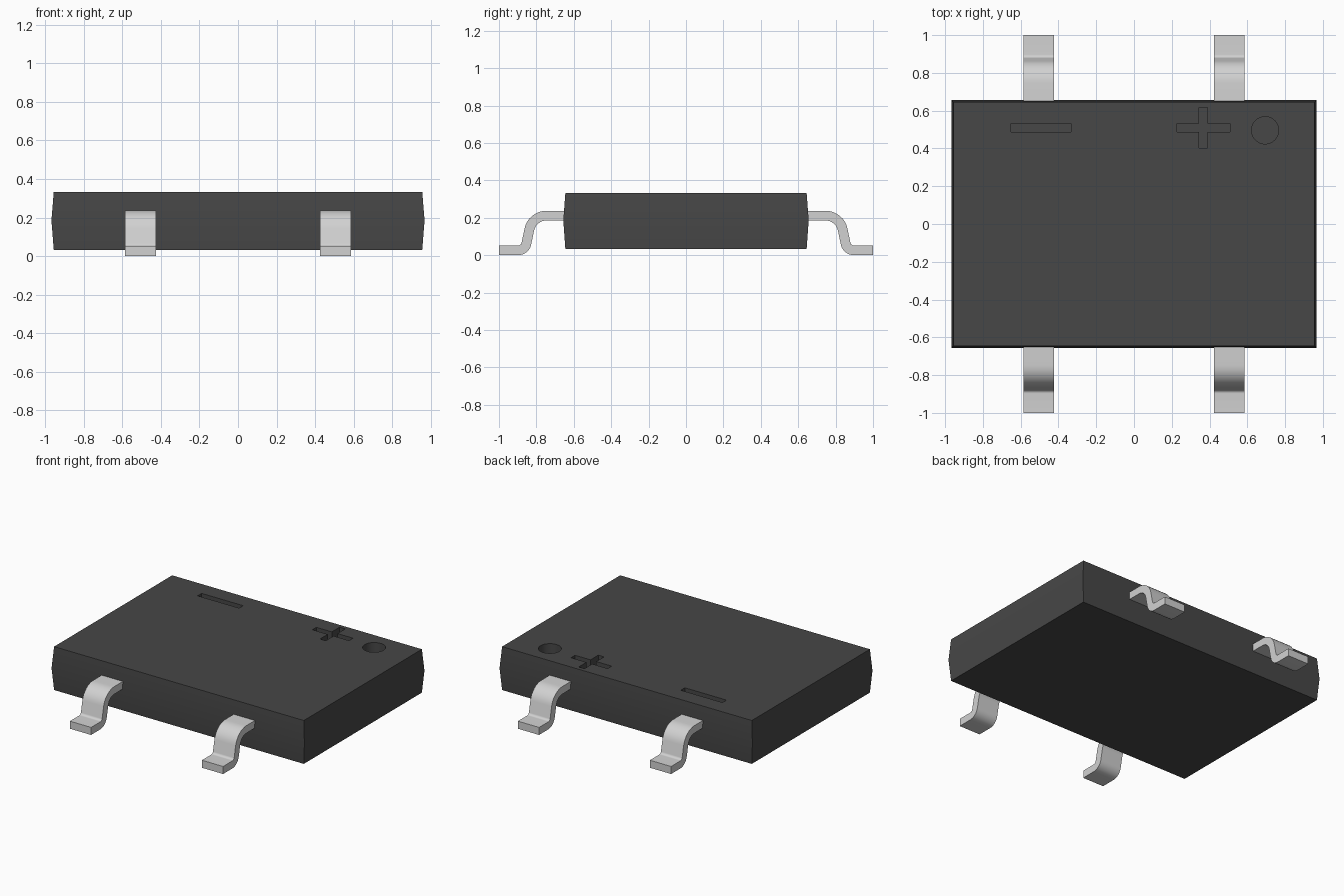
import bpy, bmesh, math
from mathutils import Vector

cube = bpy.data.objects.get("Cube")
if cube:
    bpy.data.objects.remove(cube, do_unlink=True)


def material(name, value):
    m = bpy.data.materials.new(name)
    m.use_nodes = True
    color = (value, value, value, 1)
    m.diffuse_color = color
    m.node_tree.nodes["Principled BSDF"].inputs["Base Color"].default_value = color
    return m


BLACK = material("charcoal plastic", 0.063)
METAL = material("tinned metal", 0.64)


def add_object(name, bm, mat):
    bmesh.ops.recalc_face_normals(bm, faces=bm.faces)
    mesh = bpy.data.meshes.new(name)
    bm.to_mesh(mesh)
    bm.free()
    mesh.materials.append(mat)
    obj = bpy.data.objects.new(name, mesh)
    bpy.context.collection.objects.link(obj)
    return obj


def activate(obj):
    bpy.ops.object.select_all(action='DESELECT')
    obj.select_set(True)
    bpy.context.view_layer.objects.active = obj


def smooth(obj):
    activate(obj)
    bpy.ops.object.shade_smooth_by_angle(angle=math.radians(30))


def prism(name, outline, lift, mat):
    """Extrude a closed outline along the lift vector."""
    bm = bmesh.new()
    face = bm.faces.new([bm.verts.new(p) for p in outline])
    new = bmesh.ops.extrude_face_region(bm, geom=[face])["geom"]
    bmesh.ops.translate(bm, vec=lift,
                        verts=[v for v in new if isinstance(v, bmesh.types.BMVert)])
    return add_object(name, bm, mat)


# Moulded body: three rectangular rings, widest at the parting line
TOP = 0.333
bm = bmesh.new()
rings = []
for hx, hy, z in ((0.955, 0.645, 0.033), (0.967, 0.656, 0.185), (0.955, 0.645, TOP)):
    rings.append([bm.verts.new((sx * hx, sy * hy, z))
                  for sx, sy in ((-1, -1), (1, -1), (1, 1), (-1, 1))])
bm.faces.new(rings[0])
bm.faces.new(rings[-1])
for low, high in zip(rings, rings[1:]):
    for i in range(4):
        j = (i + 1) % 4
        bm.faces.new((low[i], low[j], high[j], high[i]))
body = add_object("body", bm, BLACK)

# Recessed polarity marks cut into the top
DEPTH = 0.08


def recess(points):
    cutter = prism("recess_cutter", [(x, y, TOP - DEPTH) for x, y in points],
                   (0, 0, DEPTH * 2), BLACK)
    cutter.hide_render = True
    mod = body.modifiers.new("recess", 'BOOLEAN')
    mod.operation = 'DIFFERENCE'
    mod.solver = 'EXACT'
    mod.object = cutter
    activate(body)
    bpy.ops.object.modifier_apply(modifier=mod.name)
    bpy.data.objects.remove(cutter, do_unlink=True)


def bar(x, y, a, b):
    return [(x - a, y - b), (x + a, y - b), (x + a, y + b), (x - a, y + b)]


ROW, LONG, TALL, HALF = 0.51, 0.14, 0.107, 0.022
PLUS_X = 0.367
recess(bar(-0.492, ROW, 0.159, HALF))
cross = [(HALF, TALL), (HALF, HALF), (LONG, HALF)]
plus = cross + [(x, -y) for x, y in reversed(cross)]
plus += [(-x, -y) for x, y in plus]
recess([(PLUS_X + x, ROW + y) for x, y in plus])
recess([(0.694 + 0.072 * math.cos(t * math.tau / 40),
         0.496 + 0.072 * math.sin(t * math.tau / 40)) for t in range(40)])
smooth(body)


# Gull-wing leads: rounded centre line, thickened and extruded across x
def fillet(before, corner, after, length, steps=8):
    """Circular arc leaving both legs at the given distance from the corner."""
    a = (before - corner).normalized()
    b = (after - corner).normalized()
    half = a.angle(b) / 2
    centre = corner + (a + b).normalized() * (length / math.cos(half))
    start, end = corner + a * length - centre, corner + b * length - centre
    sweep = math.pi - 2 * half
    return [centre + (start * math.sin((1 - k / steps) * sweep)
                      + end * math.sin(k / steps * sweep)) / math.sin(sweep)
            for k in range(steps + 1)]


def lead_outline(thick):
    p = [Vector(c) for c in ((0.55, 0.211), (0.822, 0.211), (0.861, 0.026), (1.0, 0.026))]
    path = [p[0], *fillet(*p[:3], 0.075), *fillet(*p[1:], 0.036), p[3]]
    upper, lower = [], []
    for i, c in enumerate(path):
        d = (path[min(i + 1, len(path) - 1)] - path[max(i - 1, 0)]).normalized()
        if i in (0, len(path) - 1):
            d = Vector((1, 0))
        n = Vector((-d.y, d.x)) * thick / 2
        upper.append(c + n)
        lower.append(c - n)
    return upper + lower[::-1]


WIDTH = 0.162
outline = lead_outline(0.052)
for end, sy in (("front", -1), ("back", 1)):
    for side, sx in (("left", 1), ("right", -1)):
        x = sx * 0.505 - WIDTH / 2
        smooth(prism(f"{end}_{side}_lead", [(x, sy * q.x, q.y) for q in outline],
                     (WIDTH, 0, 0), METAL))
